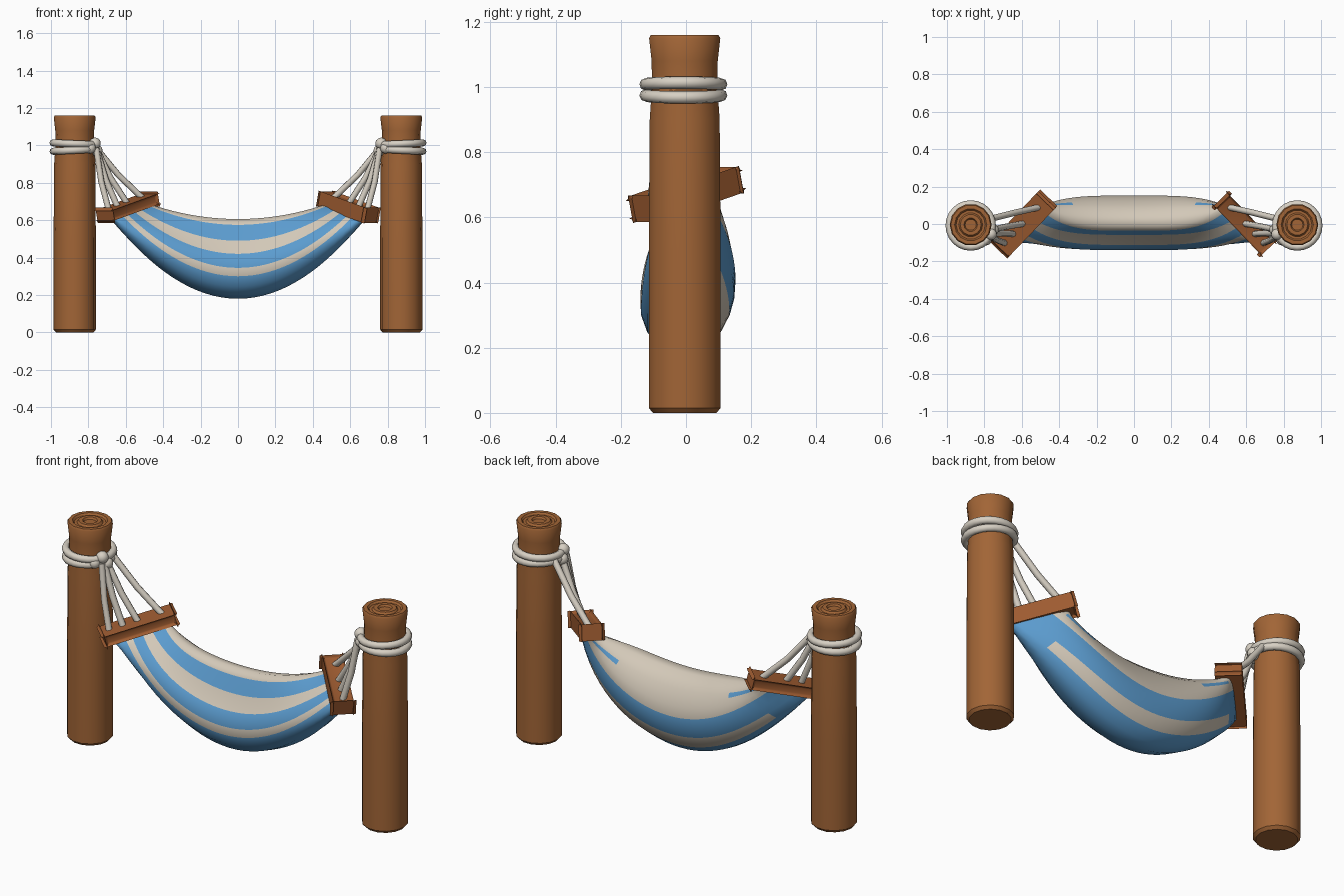
import bpy, bmesh, math
from mathutils import Vector, Matrix

if "Cube" in bpy.data.objects:
    bpy.data.objects.remove(bpy.data.objects["Cube"])


def material(name, rgb):
    m = bpy.data.materials.new(name)
    m.diffuse_color = (*rgb, 1)
    m.use_nodes = True
    m.node_tree.nodes["Principled BSDF"].inputs["Base Color"].default_value = m.diffuse_color
    return m


POST = material("post wood", (0.36, 0.13, 0.037))
BAR = material("bar wood", (0.34, 0.105, 0.03))
ROPE = material("rope cream", (0.68, 0.63, 0.55))
CREAM = material("cloth cream", (0.65, 0.58, 0.48))
BLUE = material("cloth blue", (0.105, 0.33, 0.62))


def finish(bm, name, mats, angle=None):
    bmesh.ops.recalc_face_normals(bm, faces=bm.faces)
    me = bpy.data.meshes.new(name)
    bm.to_mesh(me)
    bm.free()
    for m in mats:
        me.materials.append(m)
    ob = bpy.data.objects.new(name, me)
    bpy.context.collection.objects.link(ob)
    if angle:
        bpy.ops.object.select_all(action='DESELECT')
        ob.select_set(True)
        bpy.context.view_layer.objects.active = ob
        bpy.ops.object.shade_smooth_by_angle(angle=math.radians(angle))
    return ob


def loft(rings, bm, caps=True):
    """Skin closed rings of points; returns rows of faces."""
    vs = [[bm.verts.new(p) for p in r] for r in rings]
    n = len(vs[0])
    rows = [[bm.faces.new((a[i], a[(i + 1) % n], b[(i + 1) % n], b[i])) for i in range(n)]
            for a, b in zip(vs, vs[1:])]
    if caps:
        bm.faces.new(vs[0][::-1])
        bm.faces.new(vs[-1])
    return rows


def tube(name, pts, radius, closed=False):
    cu = bpy.data.curves.new(name, 'CURVE')
    cu.dimensions = '3D'
    cu.bevel_depth = radius
    cu.bevel_resolution = 2
    cu.use_fill_caps = True
    sp = cu.splines.new('POLY')
    sp.points.add(len(pts) - 1)
    for p, q in zip(sp.points, pts):
        p.co = (*q, 1)
    sp.use_cyclic_u = closed
    sp.use_smooth = True
    cu.materials.append(ROPE)
    ob = bpy.data.objects.new(name, cu)
    bpy.context.collection.objects.link(ob)


# Spreader bar centre line on the right side: front end to back end
FRONT, BACK = Vector((0.70, -0.115, 0.63)), Vector((0.48, 0.115, 0.71))
ALONG = (BACK - FRONT).normalized()
ACROSS = Vector((0, 0, 1)).cross(ALONG).normalized()   # towards the middle
if ACROSS.x > 0:
    ACROSS = -ACROSS
UP = ALONG.cross(ACROSS)
if UP.z < 0:
    UP = -UP


def on_bar(s):
    return FRONT.lerp(BACK, s)


def side_of(p, sx):
    return Vector((p.x * sx, p.y, p.z))


POST_PROFILE = [(.1, 0), (.113, .015), (.113, .5), (.11, .9), (.103, 1.0), (.104, 1.08),
                (.112, 1.15), (.106, 1.16), (.086, 1.16), (.078, 1.15), (.064, 1.15),
                (.056, 1.16), (.036, 1.16), (.03, 1.15), (.02, 1.15)]
PX, PY = 0.873, -0.004

for sx, side in ((-1, "left"), (1, "right")):
    # Post with carved rings on the end grain
    bm = bmesh.new()
    N = 14
    loft([[(PX * sx + r * math.cos(math.tau * i / N), PY + r * math.sin(math.tau * i / N), z)
           for i in range(N)] for r, z in POST_PROFILE], bm)
    finish(bm, side + "_post", [POST], 40)

    # Two rope coils around the post
    for k, (z, tilt) in enumerate(((0.974, 0.006), (1.008, -0.005))):
        pts = [(sx * (PX - .116 * math.cos(a)), PY - .004 + .116 * math.sin(a),
                z + tilt * math.cos(a)) for a in (math.tau * i / 24 for i in range(24))]
        tube(f"{side}_coil_{k + 1}", pts, 0.019, True)

    # Knot lumps
    bm = bmesh.new()
    for x, y, z, r in ((.765, -.055, 1.01, .032), (.755, -.03, .972, .032), (.79, -.085, .985, .03)):
        bmesh.ops.create_icosphere(bm, subdivisions=2, radius=r,
                                   matrix=Matrix.Translation((x * sx, y, z)))
    finish(bm, side + "_knot", [ROPE], 60)

    # Fan of ropes from knot to bar
    for k, (s, y) in enumerate(((.06, -.07), (.28, -.05), (.52, -.03), (.9, .03))):
        a, b = Vector((.758, y, .985)), on_bar(s) + UP * .01
        mid = a.lerp(b, .5) + Vector((.008, 0, -.008))
        tube(f"{side}_rope_{k + 1}", [side_of(p, sx) for p in (a, mid, b)], 0.0165)

    # Spreader bar: rounded plank
    bm = bmesh.new()
    bmesh.ops.create_cube(bm, size=1)
    length = (BACK - FRONT).length + .03
    mid = on_bar(.5)
    for v in bm.verts:
        c = v.co.copy()
        v.co = side_of(mid + ALONG * c.x * length + ACROSS * c.y * .1 + UP * c.z * .056, sx)
    bmesh.ops.bevel(bm, geom=bm.edges[:], offset=.014, segments=2, profile=.5, affect='EDGES')
    finish(bm, side + "_spreader_bar", [BAR], 50)

# Cloth section: (y, z) at the middle, position along bar at the ends,
# and colour of the strip that follows (0 cream, 1 blue, 2 cream + blue streak, 3 cream fading out)
SECTION = [
    (0, .18, .05, 1), (-.07, .2, .08, 1), (-.118, .245, .15, 1), (-.138, .3, .25, 0),
    (-.14, .345, .36, 1), (-.128, .39, .46, 1), (-.112, .42, .52, 0), (-.058, .49, .66, 1),
    (-.036, .575, .86, 0), (-.01, .606, .95, 0), (.04, .598, .94, 0), (.085, .558, .9, 0),
    (.102, .535, .87, 2), (.12, .505, .82, 0), (.14, .46, .76, 0), (.152, .405, .68, 1),
    (.148, .35, .45, 1), (.134, .3, .28, 3), (.1, .235, .14, 1), (.05, .195, .08, 1)]
RIM = 9
STEPS = 32


def cloth_ring(t):
    ring = []
    for i, (y, z, s, _) in enumerate(SECTION):
        lean = 0 if i in (0, RIM) else (.02 if i < RIM else -.02)
        e = on_bar(s) + ACROSS * lean - UP * .015
        ring.append((e.x * t, y + (e.y - y) * t ** 4, z + (e.z - z) * t * t))
    return ring


# Hanging cloth with stripes
bm = bmesh.new()
rows = loft([cloth_ring(2 * j / STEPS - 1) for j in range(STEPS + 1)], bm)
for j, row in enumerate(rows):
    t = abs((2 * j + 1) / STEPS - 1)
    for f, (_, _, _, c) in zip(row, SECTION):
        blue = c == 1 or (c == 2 and .62 < t < .95) or (c == 3 and t > .8)
        f.material_index = int(blue)
finish(bm, "hammock_cloth", [CREAM, BLUE], 75)
